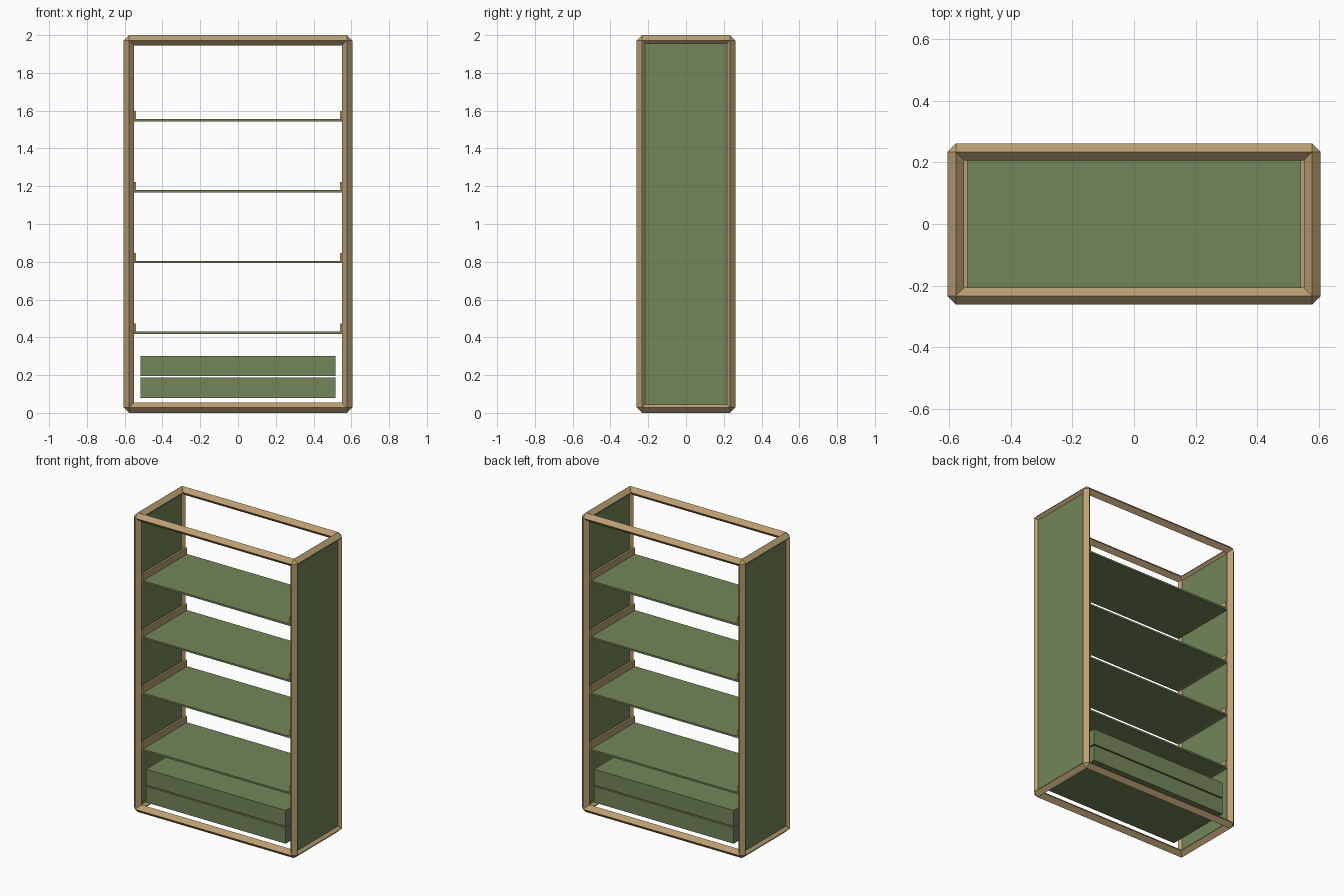
import bpy, bmesh
from math import pi
from mathutils import Matrix, Vector
from itertools import product

if "Cube" in bpy.data.objects:
    bpy.data.objects.remove(bpy.data.objects["Cube"])


def material(name, rgb):
    m = bpy.data.materials.new(name)
    m.diffuse_color = (*rgb, 1)
    m.use_nodes = True
    m.node_tree.nodes["Principled BSDF"].inputs["Base Color"].default_value = m.diffuse_color
    return m


WOOD = material("wood", (0.50, 0.35, 0.17))
GREEN = material("green_panel", (0.17, 0.24, 0.10))

R = 0.0275                              # half diagonal of the frame bars
HX, HY, HZ = 0.5775, 0.2335, 0.9725     # half spans between bar centres


def finish(name, bm, mat):
    mesh = bpy.data.meshes.new(name)
    bm.to_mesh(mesh)
    bm.free()
    mesh.materials.append(mat)
    obj = bpy.data.objects.new(name, mesh)
    bpy.context.collection.objects.link(obj)
    return obj


def box(name, lo, hi, mat):
    lo, hi = Vector(lo), Vector(hi)
    bm = bmesh.new()
    bmesh.ops.create_cube(bm, size=1, matrix=Matrix.Translation((lo + hi) / 2)
                          @ Matrix.Diagonal((*(hi - lo), 1)))
    return finish(name, bm, mat)


# Open frame: diamond-section bars along the edges of a box
bm = bmesh.new()
half = (HX, HY, HZ)
turns = (Matrix.Rotation(pi / 2, 4, 'Y'), Matrix.Rotation(pi / 2, 4, 'X'), Matrix.Identity(4))
for axis in range(3):
    a, b = [i for i in range(3) if i != axis]
    for sa, sb in product((-1, 1), repeat=2):
        pos = Vector((0, 0, 1))
        pos[a] += sa * half[a]
        pos[b] += sb * half[b]
        bmesh.ops.create_cone(bm, cap_ends=False, segments=4, radius1=R, radius2=R,
                              depth=2 * half[axis],
                              matrix=Matrix.Translation(pos) @ turns[axis])
# Faceted corner knuckles
for s in product((-1, 1), repeat=3):
    pos = Vector((s[0] * HX, s[1] * HY, 1 + s[2] * HZ))
    bmesh.ops.create_uvsphere(bm, u_segments=4, v_segments=2, radius=R,
                              matrix=Matrix.Translation(pos))
finish("frame", bm, WOOD)

# Side panels
for side, s in (("left", -1), ("right", 1)):
    x = s * HX
    box(f"{side}_panel", (x - 0.01, -HY, 0.0275), (x + 0.01, HY, 1.9725), GREEN)

# Shelves with a rail at each end
for i in range(4):
    z = 0.424 + 0.375 * i
    box(f"shelf_{i + 1}", (-0.55, -HY, z - 0.006), (0.55, HY, z + 0.006), GREEN)
    for side, s in (("left", -1), ("right", 1)):
        x = s * 0.546
        box(f"{side}_shelf_rail_{i + 1}", (x - 0.007, -HY, z - 0.006),
            (x + 0.007, HY, z + 0.048), WOOD)

# Two stacked drawers
for name, z in (("lower_drawer", 0.08), ("upper_drawer", 0.195)):
    box(name, (-0.516, -HY, z), (0.516, HY, z + 0.107), GREEN)
